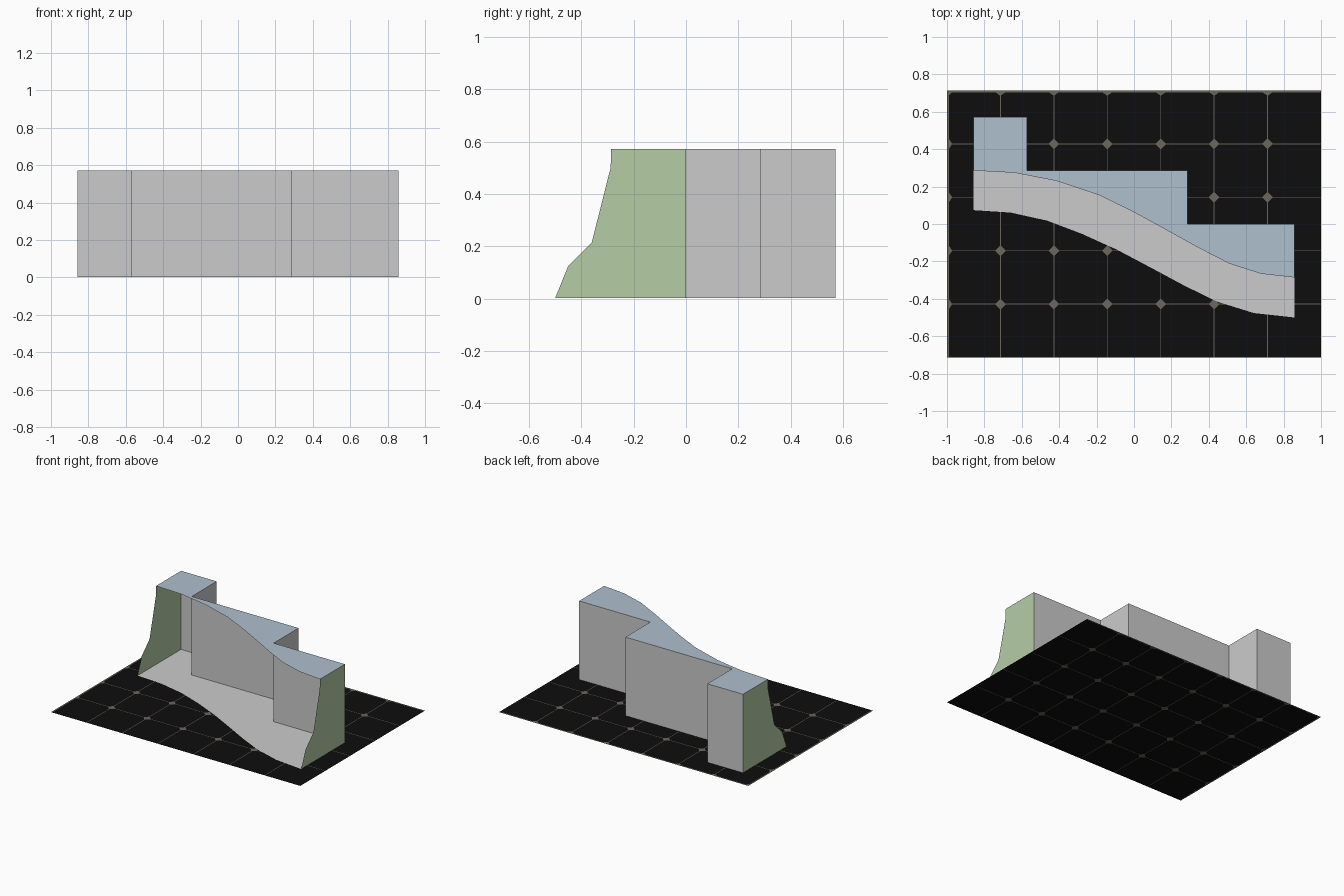
import bpy

if "Cube" in bpy.data.objects:
    bpy.data.objects.remove(bpy.data.objects["Cube"])

U = 2 / 7          # one floor tile
H = 2 * U          # wall height
W = 3 * U          # half the wall length


def material(name, color):
    m = bpy.data.materials.new(name)
    m.diffuse_color = (*color, 1)
    m.use_nodes = True
    m.node_tree.nodes["Principled BSDF"].inputs["Base Color"].default_value = m.diffuse_color
    return m


GREY = material("light_grey", (0.60, 0.60, 0.60))
GREEN = material("sage_green", (0.46, 0.61, 0.38))
BLUE = material("pale_blue", (0.43, 0.53, 0.62))
BLACK = material("black", (0.004, 0.004, 0.004))
LINE = material("warm_grey", (0.15, 0.135, 0.11))


def add_object(name, polygons, materials, indices=None):
    """Make a mesh object from polygons given as lists of points."""
    verts, faces, lookup = [], [], {}
    for poly in polygons:
        face = []
        for p in poly:
            key = tuple(round(c, 5) for c in p)
            if key not in lookup:
                lookup[key] = len(verts)
                verts.append(key)
            face.append(lookup[key])
        faces.append(face)
    mesh = bpy.data.meshes.new(name)
    mesh.from_pydata(verts, [], faces)
    for m in materials:
        mesh.materials.append(m)
    if indices:
        for f, i in zip(mesh.polygons, indices):
            f.material_index = i
    obj = bpy.data.objects.new(name, mesh)
    bpy.context.collection.objects.link(obj)
    return obj


# Ground sheet: black tiles with thin lines and a small diamond at each crossing
THIN, EDGE, DIAMOND = 0.0022, 0.010, 0.027
x_lines = [(-1 + k * U, THIN if k else EDGE) for k in range(7)]
y_lines = [(2.5 * U - k * U, THIN if k else EDGE) for k in range(5)]


def cuts(lines, half):
    c = {-half, half}
    for pos, w in lines:
        c.update(pos + d for d in (-DIAMOND, -w, w, DIAMOND) if abs(pos + d) < half)
    return sorted(c)


def nearest(value, lines):
    pos, w = min(lines, key=lambda l: abs(l[0] - value))
    return pos, abs(value - pos) < w, abs(value - pos) < DIAMOND


polys, idx = [], []
xs, ys = cuts(x_lines, 1), cuts(y_lines, 2.5 * U)
for x0, x1 in zip(xs, xs[1:]):
    for y0, y1 in zip(ys, ys[1:]):
        px, on_x, near_x = nearest((x0 + x1) / 2, x_lines)
        py, on_y, near_y = nearest((y0 + y1) / 2, y_lines)
        quad = [(x0, y0, 0), (x1, y0, 0), (x1, y1, 0), (x0, y1, 0)]
        if on_x or on_y or not (near_x and near_y):
            polys.append(quad)
            idx.append(1 if on_x or on_y else 0)
        else:
            # diamond corner: cut diagonally, colour the half by the crossing
            i = min(range(4), key=lambda n: abs(quad[n][0] - px) + abs(quad[n][1] - py))
            q = quad[i:] + quad[:i]
            polys += [[q[0], q[1], q[3]], [q[1], q[2], q[3]]]
            idx += [1, 0]
add_object("ground_sheet", polys, [BLACK, LINE], idx)

# Outlines of the wall: curved open front, stepped back
top_curve = [(-W, U), (-.64, .274), (-.417, .231), (-.19, .156), (0, .063),
             (.17, -.03), (.337, -.123), (.51, -.212), (.68, -.266), (W, -U)]
foot_curve = [(-W, .074), (-.66, .061), (-.465, .018), (-.28, -.052), (-.086, -.14),
              (.11, -.244), (.27, -.33), (.444, -.415), (.64, -.476), (W, -.5)]
back = [(W, 0), (U, 0), (U, U), (-2 * U, U), (-2 * U, 2 * U), (-W, 2 * U)]
Z0 = 0.002


def flat(points, z):
    return [(x, y, z) for x, y in points]


# Wall top and the floor seen through the open front
add_object("wall_top", [flat(top_curve + back, H)], [BLUE])
add_object("wall_floor", [flat(foot_curve + back, Z0)], [GREY])

# Stepped back walls
add_object("back_walls",
           [[(*p, Z0), (*q, Z0), (*q, H), (*p, H)] for p, q in zip(back, back[1:])],
           [GREY])

# Cliff-shaped end faces
profile = [(-.5, Z0), (0, Z0), (0, H), (-U, H), (-.288, .50), (-.36, .215), (-.45, .125)]
add_object("right_end", [[(W, y, z) for y, z in profile]], [GREEN])
add_object("left_end", [[(-W, y + 2 * U, z) for y, z in reversed(profile)]], [GREEN])
